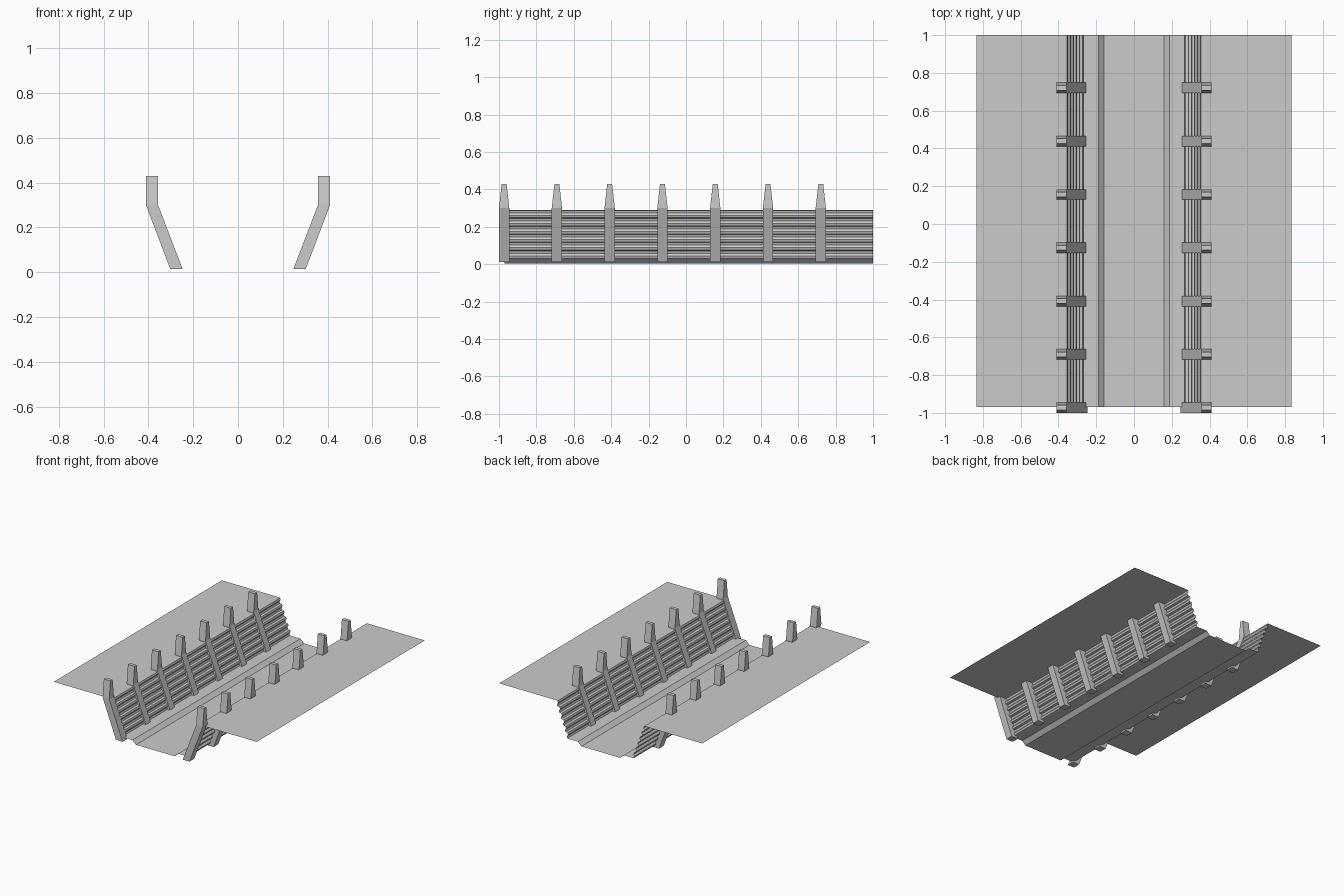
import bpy, bmesh

if "Cube" in bpy.data.objects:
    bpy.data.objects.remove(bpy.data.objects["Cube"])

Y0, Y1 = -0.97, 1.0


def make_object(name, bm):
    me = bpy.data.meshes.new(name)
    bm.to_mesh(me)
    bm.free()
    ob = bpy.data.objects.new(name, me)
    bpy.context.collection.objects.link(ob)
    return ob


def strip(name, profile):
    """Sweep an open (x, z) profile along the trench."""
    bm = bmesh.new()
    rows = [(bm.verts.new((x, Y0, z)), bm.verts.new((x, Y1, z))) for x, z in profile]
    for a, b in zip(rows, rows[1:]):
        bm.faces.new((a[0], b[0], b[1], a[1]))
    bmesh.ops.recalc_face_normals(bm, faces=bm.faces)
    if sum(f.normal.z for f in bm.faces) < 0:
        bmesh.ops.reverse_faces(bm, faces=bm.faces)
    return make_object(name, bm)


# corrugated wall profile between ledge and ground
bottom, top, waves, amp = (0.265, 0.03), (0.363, 0.29), 6, 0.007
dx, dz = top[0] - bottom[0], top[1] - bottom[1]
length = (dx * dx + dz * dz) ** 0.5
nx, nz = -dz / length, dx / length
wall = [bottom]
for i in range(waves):
    for f, s in ((0.1, -1), (0.4, -1), (0.6, 1), (0.9, 1)):
        t = (i + f) / waves
        wall.append((bottom[0] + dx * t + nx * amp * s, bottom[1] + dz * t + nz * amp * s))
wall.append(top)

# trench floor with raised ledges
half = [(0.158, 0.003), (0.188, 0.03), bottom]
strip("trench_floor", [(-x, z) for x, z in reversed(half)] + half)

# walls and surrounding ground on both sides
for side, label in ((1, "right"), (-1, "left")):
    strip(label + "_corrugated_wall", [(side * x, z) for x, z in wall])
    strip(label + "_ground", [(side * top[0], top[1]), (side * 0.833, top[1])])


def post(name, side, y):
    """Leaning post with an upright tip that tapers along y."""
    bm = bmesh.new()
    rings = []
    for xi, xo, z, h in ((0.247, 0.302, 0.013, 0.0275),
                         (0.357, 0.411, 0.30, 0.0275),
                         (0.357, 0.411, 0.43, 0.013)):
        rings.append([bm.verts.new((side * x, y + s * h, z))
                      for x, s in ((xi, -1), (xo, -1), (xo, 1), (xi, 1))])
    for a, b in zip(rings, rings[1:]):
        for i in range(4):
            j = (i + 1) % 4
            bm.faces.new((a[i], a[j], b[j], b[i]))
    bm.faces.new(rings[0])
    bm.faces.new(rings[-1])
    bmesh.ops.recalc_face_normals(bm, faces=bm.faces)
    make_object(name, bm)


# rows of support posts
for side, label in ((1, "right"), (-1, "left")):
    for i in range(7):
        post(f"{label}_post_{i + 1}", side, -0.9725 + i * 0.2822)
